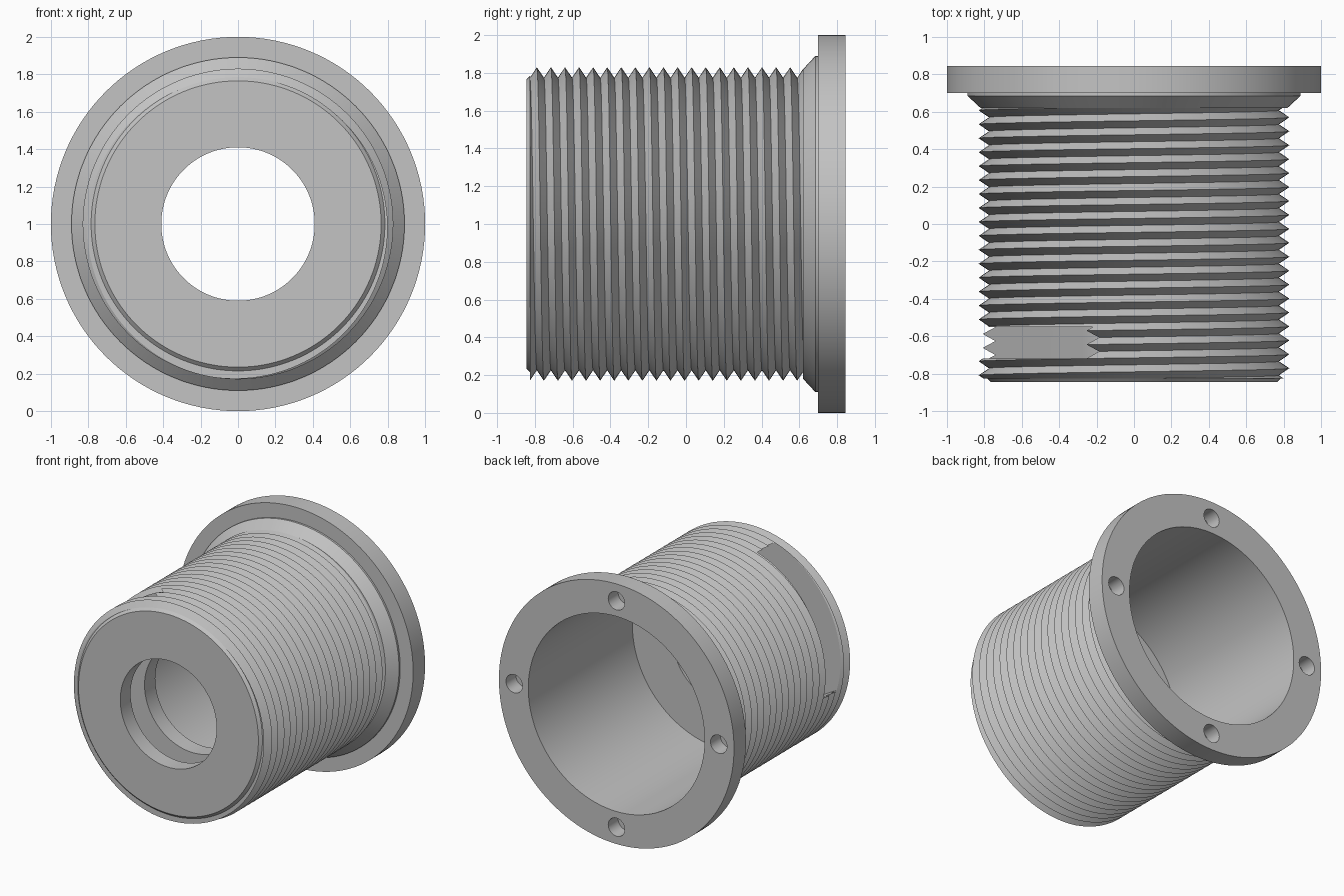
import bpy, bmesh
from math import pi, sin, cos, radians
from mathutils import Matrix, Vector

old = bpy.data.objects.get("Cube")
if old:
    bpy.data.objects.remove(old, do_unlink=True)

SEGMENTS = 128
PITCH, ROOT, CREST = 0.0745, 0.775, 0.83
THREAD_START, THREAD_END = -0.825, 0.62
PEAK = -0.771                      # a thread crest on the +x side
BORE, HOLE, FLOOR = 0.75, 0.41, -0.42
FRONT, BACK = -0.845, 0.845
AXIS = Vector((0, 0, 1))

grey = bpy.data.materials.new("Plain grey")
grey.use_nodes = True
colour = (0.55, 0.55, 0.55, 1)
grey.diffuse_color = colour
grey.node_tree.nodes["Principled BSDF"].inputs["Base Color"].default_value = colour


def make_object(name, bm):
    bmesh.ops.recalc_face_normals(bm, faces=bm.faces)
    mesh = bpy.data.meshes.new(name)
    bm.to_mesh(mesh)
    bm.free()
    mesh.materials.append(grey)
    obj = bpy.data.objects.new(name, mesh)
    bpy.context.collection.objects.link(obj)
    return obj


def thread_rows(turn):
    """Radius and y of crests and roots for one angle, clipped to the ends."""
    rows = []
    count = int((THREAD_END - THREAD_START) / PITCH + 4) * 2
    for k in range(-4, count):
        y = PEAK + PITCH * (k / 2 - turn)
        y = min(max(y, THREAD_START), THREAD_END)
        phase = ((y - PEAK) / PITCH + turn) % 1
        rows.append((ROOT + (CREST - ROOT) * abs(2 * phase - 1), y))
    return rows


# Sleeve body: revolved section whose outer wall is a helical thread
front_end = [(BORE, FLOOR), (HOLE, FLOOR), (HOLE, FRONT), (0.765, FRONT), (0.785, THREAD_START)]
flange_end = [(0.82, THREAD_END), (0.89, 0.685), (0.89, 0.7), (1, 0.7), (1, BACK), (BORE, BACK)]
bm = bmesh.new()
columns = []
for j in range(SEGMENTS + 1):
    turn = j / SEGMENTS
    a = turn * 2 * pi
    section = front_end + thread_rows(turn) + flange_end
    columns.append([bm.verts.new((r * cos(a), y, 1 + r * sin(a))) for r, y in section])
for left, right in zip(columns, columns[1:]):
    for k in range(len(left)):
        n = (k + 1) % len(left)
        bm.faces.new((left[k], left[n], right[n], right[k]))
bmesh.ops.remove_doubles(bm, verts=bm.verts, dist=0.0001)
sleeve = make_object("threaded_sleeve", bm)

# Cutter: U-shaped side slot through the front wall
bm = bmesh.new()
half_width, aim = 0.563, radians(150.5)
outline = [(half_width * cos(t), half_width * sin(t))
           for t in (pi / 2 + pi * i / 48 for i in range(49))]
outline += [(1.2, -half_width), (1.2, half_width)]
verts = []
for u, v in outline:
    x, z = u * cos(aim) - v * sin(aim), u * sin(aim) + v * cos(aim)
    verts.append(bm.verts.new((x, -0.72, 1 + z)))
base = bm.faces.new(verts)
top = bmesh.ops.extrude_face_region(bm, geom=[base])
bmesh.ops.translate(bm, vec=(0, 0.17, 0),
                    verts=[v for v in top["geom"] if isinstance(v, bmesh.types.BMVert)])

# Cutter: four blind holes in the back of the flange
for i in range(4):
    a = i * pi / 2
    place = Matrix.Translation((0.87 * cos(a), BACK, 1 + 0.87 * sin(a)))
    bmesh.ops.create_cone(bm, cap_ends=True, segments=32, radius1=0.07, radius2=0.07,
                          depth=0.24, matrix=place @ Matrix.Rotation(pi / 2, 4, "X"))
cutter = make_object("slot_and_hole_cutter", bm)
cutter.hide_render = True

# Cut the sleeve and shade it
cut = sleeve.modifiers.new("Cut", "BOOLEAN")
cut.operation, cut.solver, cut.object = "DIFFERENCE", "EXACT", cutter
bpy.ops.object.select_all(action="DESELECT")
sleeve.select_set(True)
bpy.context.view_layer.objects.active = sleeve
bpy.ops.object.modifier_apply(modifier=cut.name)
bpy.data.objects.remove(cutter, do_unlink=True)
bpy.ops.object.shade_smooth_by_angle(angle=radians(30))
